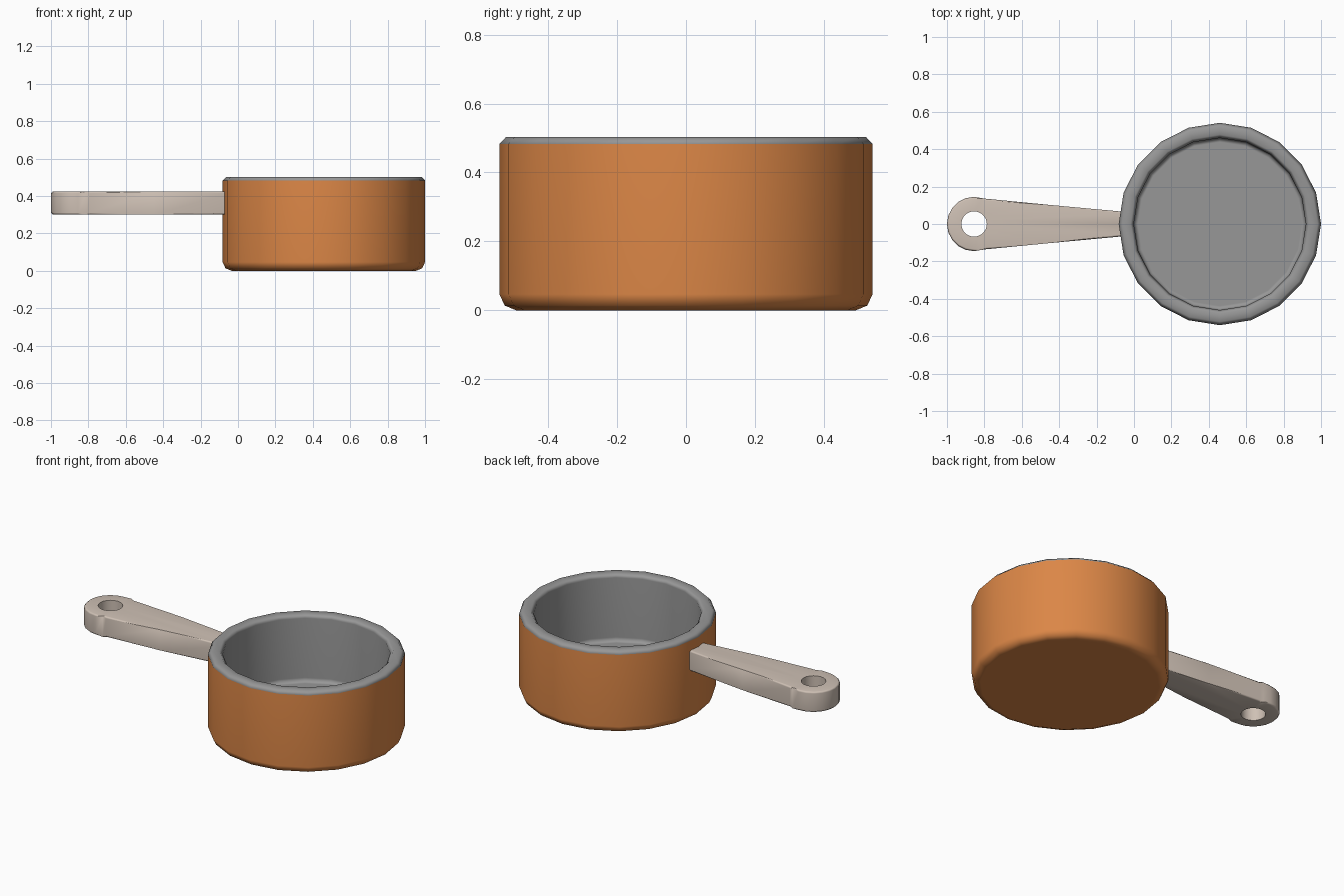
import bpy, bmesh, math

if "Cube" in bpy.data.objects:
    bpy.data.objects.remove(bpy.data.objects["Cube"])


def material(name, rgb):
    m = bpy.data.materials.new(name)
    m.diffuse_color = (*rgb, 1)
    m.use_nodes = True
    m.node_tree.nodes["Principled BSDF"].inputs["Base Color"].default_value = m.diffuse_color
    return m


copper = material("copper_orange", (0.71, 0.24, 0.062))
steel = material("steel_grey", (0.31, 0.31, 0.31))
cream = material("warm_cream", (0.62, 0.53, 0.46))


def finish(bm, name, mats, angle):
    bmesh.ops.recalc_face_normals(bm, faces=bm.faces[:])
    me = bpy.data.meshes.new(name)
    bm.to_mesh(me)
    bm.free()
    ob = bpy.data.objects.new(name, me)
    bpy.context.collection.objects.link(ob)
    for m in mats:
        me.materials.append(m)
    bpy.ops.object.select_all(action='DESELECT')
    ob.select_set(True)
    bpy.context.view_layer.objects.active = ob
    bpy.ops.object.shade_smooth_by_angle(angle=math.radians(angle))
    wn = ob.modifiers.new("flat_faces", 'WEIGHTED_NORMAL')
    wn.keep_sharp = True
    return ob


def loft(bm, rings, closed=False, mats=None):
    loops = [[bm.verts.new(p) for p in r] for r in rings]
    n = len(rings[0])
    for k in range(len(loops) - (0 if closed else 1)):
        a, b = loops[k], loops[(k + 1) % len(loops)]
        for i in range(n):
            j = (i + 1) % n
            f = bm.faces.new((a[i], a[j], b[j], b[i]))
            if mats:
                f.material_index = mats[k]
    return loops


# Pot: copper outside, steel rim and inside, turned with 20 sides
CX, SIDES = 0.459, 20
profile = [(0.492, 0.0), (0.526, 0.014), (0.541, 0.047), (0.541, 0.483),
           (0.522, 0.503), (0.478, 0.503), (0.46, 0.485),
           (0.46, 0.125), (0.454, 0.107), (0.438, 0.10)]
bm = bmesh.new()
rings = [[(CX + r * math.cos(math.tau * i / SIDES), r * math.sin(math.tau * i / SIDES), z)
          for i in range(SIDES)] for r, z in profile]
loops = loft(bm, rings, mats=[0 if k < 3 else 1 for k in range(len(profile) - 1)])
bm.faces.new(loops[0]).material_index = 0
bm.faces.new(loops[-1]).material_index = 1
finish(bm, "pot", [copper, steel], 52)

# Handle: tapered bar with a round end and a hanging hole
HX, R, HOLE, Z0, Z1, N = -0.855, 0.145, 0.068, 0.30, 0.425, 20
half = [(-0.05, 0.0), (-0.05, 0.065), (-0.45, 0.102), (-0.79, 0.135)]
half += [(HX + R * math.cos(math.radians(a)), R * math.sin(math.radians(a)))
         for a in range(72, 181, 18)]
outer = half + [(x, -y) for x, y in half[-2:0:-1]]
hole = [(HX + HOLE * math.cos(math.tau * i / N), HOLE * math.sin(math.tau * i / N))
        for i in range(N)]
bm = bmesh.new()
loops = loft(bm, [[(x, y, z) for x, y in ring] for ring, z in
                  ((hole, Z0), (outer, Z0), (outer, Z1), (hole, Z1))], closed=True)
rim = set(loops[1]), set(loops[2])
edges = [e for e in bm.edges if any(e.verts[0] in s and e.verts[1] in s for s in rim)]
bmesh.ops.bevel(bm, geom=edges, offset=0.01, segments=1, profile=0.5, affect='EDGES')
finish(bm, "handle", [cream], 52)
